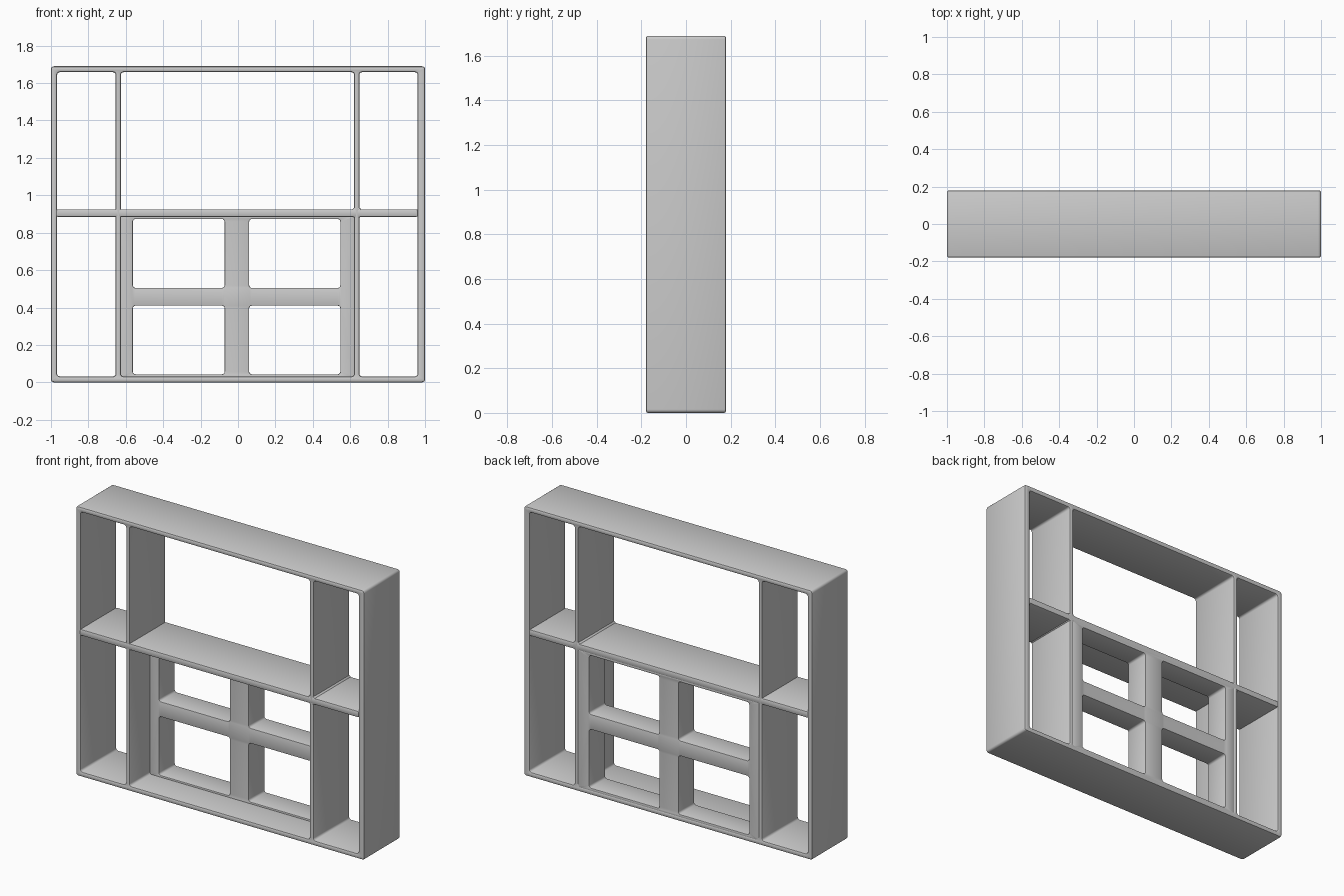
import bpy, bmesh
from math import sin, cos, pi

if "Cube" in bpy.data.objects:
    bpy.data.objects.remove(bpy.data.objects["Cube"])


def round_rect(rect, r, grow, seg=4):
    """Outline points (x, z) of a rounded rectangle, grown or shrunk."""
    x0, z0, x1, z1 = rect
    r2 = max(r + grow, 0.001)
    centres = [(x1 - r, z1 - r), (x0 + r, z1 - r), (x0 + r, z0 + r), (x1 - r, z0 + r)]
    return [(cx + r2 * cos((q + i / seg) * pi / 2), cz + r2 * sin((q + i / seg) * pi / 2))
            for q, (cx, cz) in enumerate(centres) for i in range(seg + 1)]


def pierced_panel(name, outer, holes, y0, y1, r_out, r_in, b):
    """Upright slab with rectangular openings and rounded front/back edges."""
    bm = bmesh.new()
    steps = [(b * (1 - cos(a)), b * (1 - sin(a))) for a in (0, pi / 4, pi / 2)]
    sections = [(y0 + d, i) for d, i in steps] + [(y1 - d, i) for d, i in reversed(steps)]
    caps = [[], []]
    for rect, r, sign in [(outer, r_out, -1)] + [(h, r_in, 1) for h in holes]:
        rings = [[bm.verts.new((x, y, z)) for x, z in round_rect(rect, r, sign * inset)]
                 for y, inset in sections]
        n = len(rings[0])
        for a, c in zip(rings, rings[1:]):
            for i in range(n):
                j = (i + 1) % n
                bm.faces.new((a[i], a[j], c[j], c[i]))
        for cap, ring in zip(caps, (rings[0], rings[-1])):
            cap += [bm.edges.get((ring[i], ring[(i + 1) % n])) for i in range(n)]
    for cap in caps:
        bmesh.ops.triangle_fill(bm, edges=cap, use_beauty=True, use_dissolve=False)
    bmesh.ops.recalc_face_normals(bm, faces=bm.faces[:])
    me = bpy.data.meshes.new(name)
    bm.to_mesh(me)
    bm.free()
    ob = bpy.data.objects.new(name, me)
    bpy.context.collection.objects.link(ob)
    bpy.ops.object.select_all(action='DESELECT')
    ob.select_set(True)
    bpy.context.view_layer.objects.active = ob
    bpy.ops.object.shade_smooth_by_angle(angle=0.5)
    return ob


H, D = 1.69, 0.18

# Outer case with its two full-height dividers
bays = [(-0.967, -0.654), (-0.626, 0.621), (0.649, 0.96)]
pierced_panel("case", (-1, 0, 1, H), [(a, 0.032, c, H - 0.032) for a, c in bays],
              -D, D, 0.016, 0.014, 0.01)

# Horizontal shelf across the whole width
pierced_panel("shelf", (-0.972, 0.885, 0.963, 0.925), [], -D, D, 0.009, 0.01, 0.007)

# Four-cell insert at the back of the lower middle bay
cells = [(x0, z0, x1, z1) for x0, x1 in ((-0.562, -0.072), (0.06, 0.547))
         for z0, z1 in ((0.043, 0.41), (0.505, 0.873))]
pierced_panel("cell_insert", (-0.63, 0.024, 0.625, 0.892), cells,
              0.02, D - 0.002, 0.006, 0.014, 0.004)

# Round joint where the shelf crosses the right divider
pierced_panel("joint", (0.605, 0.877, 0.665, 0.937), [], -D, D, 0.03, 0.01, 0.007)
